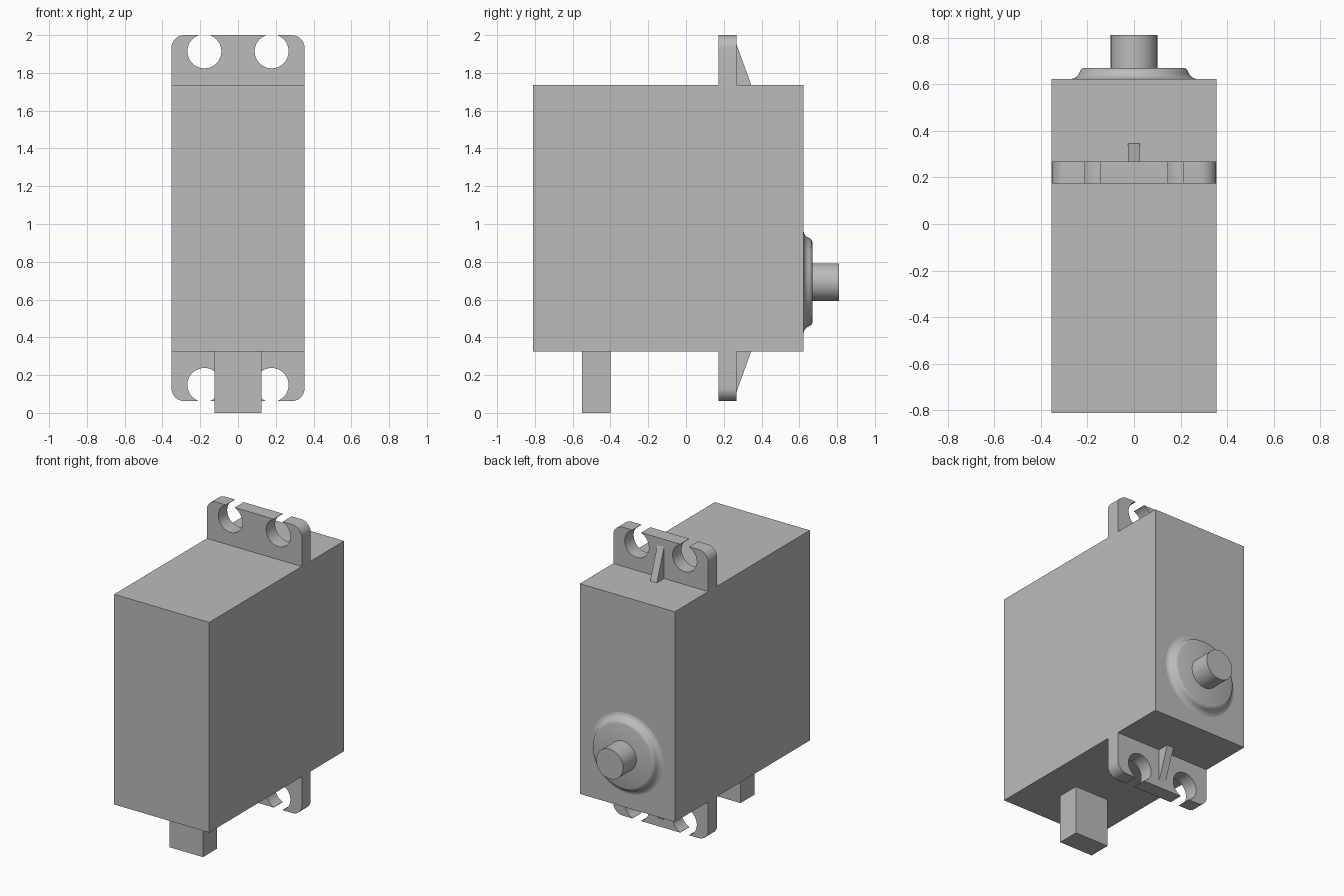
import bpy, bmesh
from math import sin, cos, pi, asin, radians
from mathutils import Vector

cube = bpy.data.objects.get("Cube")
if cube:
    bpy.data.objects.remove(cube, do_unlink=True)

grey = bpy.data.materials.new("plain grey")
grey.use_nodes = True
tone = (0.5, 0.5, 0.5, 1)
grey.diffuse_color = tone
grey.node_tree.nodes["Principled BSDF"].inputs["Base Color"].default_value = tone

W = 0.353                      # half width of the case
BOTTOM, TOP = 0.325, 1.737     # case height range
MID = (BOTTOM + TOP) / 2
EAR_Y = (0.173, 0.268)         # front and back of the mounting ears


def finish(name, bm, smooth=False):
    bmesh.ops.recalc_face_normals(bm, faces=bm.faces)
    mesh = bpy.data.meshes.new(name)
    bm.to_mesh(mesh)
    bm.free()
    mesh.materials.append(grey)
    ob = bpy.data.objects.new(name, mesh)
    bpy.context.collection.objects.link(ob)
    if smooth:
        bpy.ops.object.select_all(action='DESELECT')
        ob.select_set(True)
        bpy.context.view_layer.objects.active = ob
        bpy.ops.object.shade_smooth_by_angle(angle=radians(35))


def box(name, lo, hi):
    bm = bmesh.new()
    bmesh.ops.create_cube(bm, size=1)
    for v in bm.verts:
        v.co = [lo[i] + (v.co[i] + 0.5) * (hi[i] - lo[i]) for i in range(3)]
    finish(name, bm)


def prism(name, outline, depth, smooth=False):
    """Extrude a closed outline of 3D points along a vector."""
    bm = bmesh.new()
    face = bm.faces.new([bm.verts.new(p) for p in outline])
    ext = bmesh.ops.extrude_face_region(bm, geom=[face])["geom"]
    moved = [g for g in ext if isinstance(g, bmesh.types.BMVert)]
    bmesh.ops.translate(bm, vec=Vector(depth), verts=moved)
    finish(name, bm, smooth)


def lathe(name, profile, z, steps=64):
    """Spin (radius, y) points about a front-to-back axis at height z."""
    bm = bmesh.new()
    rings = [[bm.verts.new((r * cos(2 * pi * i / steps), y, z + r * sin(2 * pi * i / steps)))
              for i in range(steps)] for r, y in profile]
    for a, b in zip(rings, rings[1:]):
        for i in range(steps):
            j = (i + 1) % steps
            bm.faces.new((a[i], a[j], b[j], b[i]))
    bm.faces.new(rings[0])
    bm.faces.new(rings[-1])
    finish(name, bm, True)


def arc(cx, cz, r, start, end, n):
    return [(cx + r * cos(start + (end - start) * i / n),
             cz + r * sin(start + (end - start) * i / n)) for i in range(n + 1)]


# Case and cable exit
box("case", (-W, -0.81, BOTTOM), (W, 0.623, TOP))
box("cable_exit", (-0.125, -0.55, 0), (0.125, -0.4, BOTTOM))

# Ear outline: rounded corner, then a round hole opened by a narrow slot
ear_top, corner, hole_x, hole_z, hole_r, slot = 2.0, 0.07, 0.178, 1.914, 0.09, 0.033
gap = asin(slot / hole_r)
half = [(W, TOP)]
half += arc(W - corner, ear_top - corner, corner, 0, pi / 2, 10)
half += [(hole_x + slot, ear_top)]
half += arc(hole_x, hole_z, hole_r, pi / 2 - gap, gap + pi / 2 - 2 * pi, 40)
half += [(hole_x - slot, ear_top)]
ear = half + [(-x, z) for x, z in reversed(half)]
rib = [(EAR_Y[1], TOP), (0.345, TOP), (EAR_Y[1], 1.95)]

# Ears and stiffening ribs, mirrored above and below the case
for side, flip in (("upper", False), ("lower", True)):
    def height(z):
        return 2 * MID - z if flip else z
    prism(side + "_ear", [(x, EAR_Y[0], height(z)) for x, z in ear],
          (0, EAR_Y[1] - EAR_Y[0], 0), True)
    prism(side + "_rib", [(-0.025, y, height(z)) for y, z in rib], (0.05, 0, 0))

# Output boss with a flared foot and rounded rim, and its shaft
boss = [(0.268, 0.623), (0.256, 0.626), (0.246, 0.632), (0.239, 0.64), (0.234, 0.65),
        (0.23, 0.659), (0.223, 0.666), (0.212, 0.67)]
lathe("output_boss", boss, 0.692)
lathe("output_shaft", [(0.1, 0.665), (0.1, 0.81)], 0.692)
